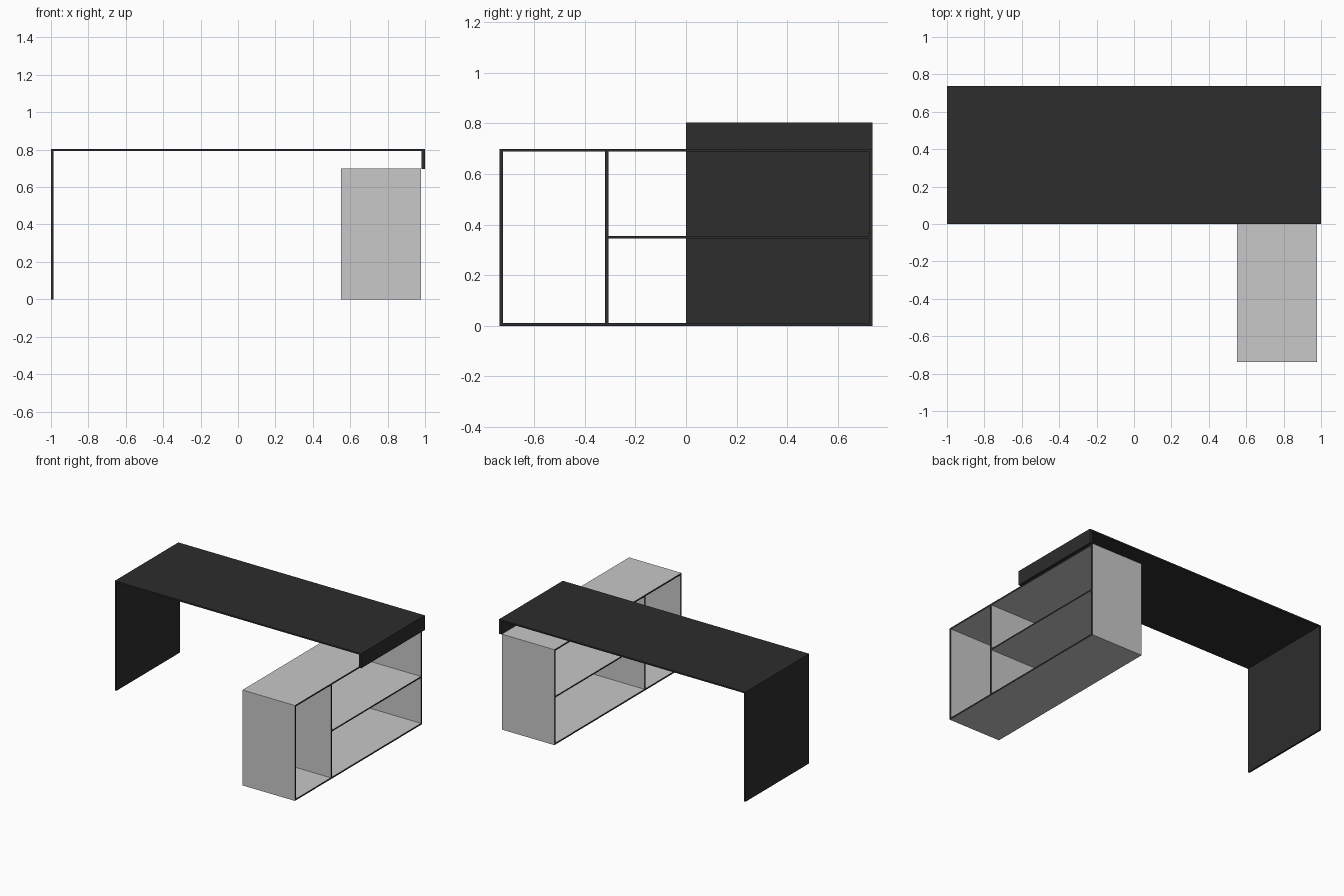
import bpy, bmesh

if "Cube" in bpy.data.objects:
    bpy.data.objects.remove(bpy.data.objects["Cube"])

def material(name, v):
    m = bpy.data.materials.new(name)
    m.diffuse_color = (v, v, v, 1)
    m.use_nodes = True
    m.node_tree.nodes["Principled BSDF"].inputs["Base Color"].default_value = m.diffuse_color
    return m

DARK = material("charcoal", 0.026)
LIGHT = material("light grey", 0.58)

def panel(name, x, y, z, edged=False):
    """Box between (min, max) pairs; edged panels are light with dark x-facing edges."""
    bm = bmesh.new()
    bmesh.ops.create_cube(bm, size=1)
    for v in bm.verts:
        v.co = [lo + (c + 0.5) * (hi - lo) for c, (lo, hi) in zip(v.co, (x, y, z))]
    bm.normal_update()
    if edged:
        for f in bm.faces:
            f.material_index = 1 if abs(f.normal.x) > 0.5 else 0
    me = bpy.data.meshes.new(name)
    bm.to_mesh(me)
    bm.free()
    for m in ((LIGHT, DARK) if edged else (DARK,)):
        me.materials.append(m)
    ob = bpy.data.objects.new(name, me)
    bpy.context.collection.objects.link(ob)
    return ob

D, H = 0.737, 0.804      # desk depth and height
T = 0.013                # panel thickness

# Desk: slab top, full-height left leg, short right apron
panel("desk_top", (-1, 1), (0, D), (H - 0.011, H))
panel("desk_leg", (-1, -1 + T), (0, D), (0, H - 0.011))
panel("desk_apron", (0.98, 1), (0, D), (0.697, H - 0.011))

# Cabinet: open on both x sides, dark banded edges
X, CH = (0.552, 0.978), 0.70
panel("cabinet_bottom", X, (-D + T, D - T), (0, 0.011), True)
panel("cabinet_top", X, (-D + T, D - T), (CH - 0.011, CH), True)
panel("cabinet_front_end", X, (-D, -D + T), (0, CH), True)
panel("cabinet_back_end", X, (D - T, D), (0, CH), True)
panel("cabinet_divider", X, (-0.321, -0.307), (0.011, CH - 0.011), True)
panel("cabinet_shelf", X, (-0.307, D - T), (0.345, 0.355), True)
